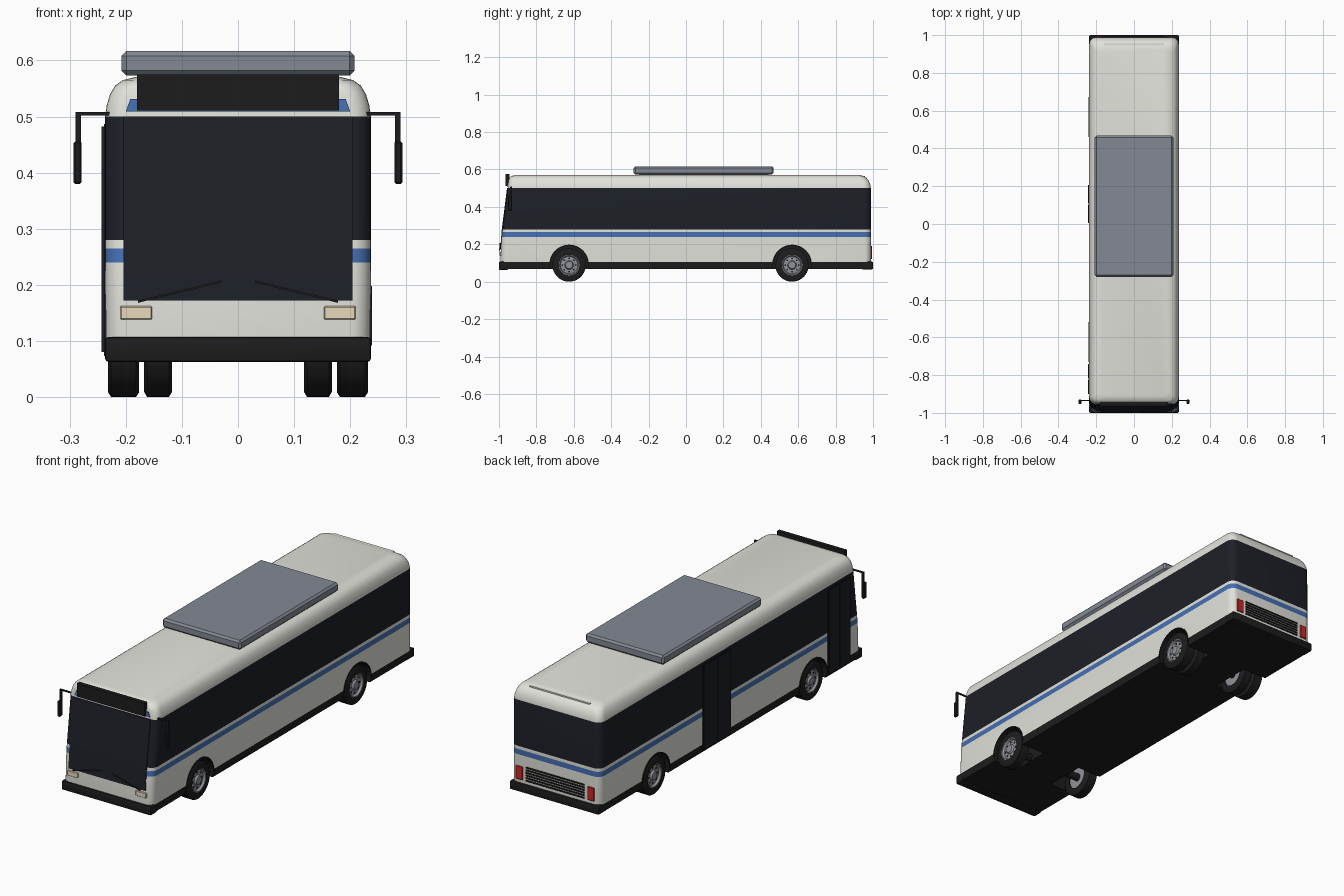
import bpy, bmesh, math
from mathutils import Matrix, Vector

if "Cube" in bpy.data.objects:
    bpy.data.objects.remove(bpy.data.objects["Cube"])


def mat(name, r, g, b):
    m = bpy.data.materials.new(name)
    m.diffuse_color = (r, g, b, 1)
    m.use_nodes = True
    m.node_tree.nodes["Principled BSDF"].inputs["Base Color"].default_value = m.diffuse_color
    return m


BLACK = mat("black_trim", 0.012, 0.012, 0.012)
WHITE = mat("white_paint", 0.76, 0.76, 0.71)
BLUE = mat("blue_stripe", 0.06, 0.16, 0.45)
GLASS = mat("dark_glass", 0.012, 0.014, 0.02)
UNIT = mat("roof_grey", 0.23, 0.25, 0.29)
STEEL = mat("wheel_grey", 0.28, 0.29, 0.32)
LAMP = mat("headlight_cream", 0.8, 0.7, 0.5)
RED = mat("tail_red", 0.6, 0.02, 0.02)


def finish(name, bm, mats, angle=35):
    bmesh.ops.recalc_face_normals(bm, faces=bm.faces)
    me = bpy.data.meshes.new(name)
    bm.to_mesh(me)
    bm.free()
    for m in mats:
        me.materials.append(m)
    ob = bpy.data.objects.new(name, me)
    bpy.context.collection.objects.link(ob)
    shade(ob, angle)
    return ob


def shade(ob, angle=35):
    bpy.ops.object.select_all(action='DESELECT')
    ob.select_set(True)
    bpy.context.view_layer.objects.active = ob
    bpy.ops.object.shade_smooth_by_angle(angle=math.radians(angle))


def box(name, x, y, z, m, bevel=0.0, seg=1):
    """Box from (min, max) ranges."""
    bm = bmesh.new()
    bmesh.ops.create_cube(bm, size=1)
    for v in bm.verts:
        v.co = [r[0] + (c + 0.5) * (r[1] - r[0]) for r, c in zip((x, y, z), v.co)]
    if bevel:
        bmesh.ops.bevel(bm, geom=bm.edges[:], offset=bevel, segments=seg,
                        profile=0.5, affect='EDGES')
    return finish(name, bm, [m], 30)


def prism(name, outline, depth, m):
    """Outline of 3D points extruded by a vector."""
    bm = bmesh.new()
    f = bm.faces.new([bm.verts.new(p) for p in outline])
    ext = bmesh.ops.extrude_face_region(bm, geom=[f])
    bmesh.ops.translate(bm, vec=Vector(depth),
                        verts=[g for g in ext["geom"] if isinstance(g, bmesh.types.BMVert)])
    return finish(name, bm, [m])


def lathe(name, profile, centre, m, n=40, start=0.0, sweep=math.tau):
    """Closed profile of (x, radius) turned about the x axis."""
    bm = bmesh.new()
    full = sweep > 6.28
    rings = []
    for i in range(n if full else n + 1):
        a = start + sweep * i / n
        rings.append([bm.verts.new((centre[0] + x, centre[1] + r * math.cos(a),
                                    centre[2] + r * math.sin(a))) for x, r in profile])
    k = len(profile)
    for i in range(n):
        a, b = rings[i], rings[(i + 1) % len(rings)]
        for j in range(k):
            bm.faces.new((a[j], a[(j + 1) % k], b[(j + 1) % k], b[j]))
    if not full:
        bm.faces.new(rings[0])
        bm.faces.new(rings[-1])
    bmesh.ops.remove_doubles(bm, verts=bm.verts, dist=1e-5)
    return finish(name, bm, [m])


def plan(hw, yf, yr, rad, n=6):
    """Rounded rectangle seen from above."""
    pts = []
    for cx, cy, a0 in ((hw - rad, yr - rad, 0), (rad - hw, yr - rad, 90),
                       (rad - hw, yf + rad, 180), (hw - rad, yf + rad, 270)):
        for i in range(n + 1):
            a = math.radians(a0 + 90 * i / n)
            pts.append((cx + rad * math.cos(a), cy + rad * math.sin(a)))
    return pts


# Body shell: stacked plans (z, half width, front y, rear y, colour slot above)
LEVELS = [(0.067, 0.233, -0.99, 0.988, 0), (0.105, 0.236, -0.993, 0.99, 1),
          (0.24, 0.237, -0.986, 0.99, 2), (0.265, 0.237, -0.983, 0.99, 1),
          (0.28, 0.237, -0.981, 0.99, 3), (0.5, 0.237, -0.953, 0.988, 1),
          (0.52, 0.234, -0.951, 0.985, 1), (0.54, 0.228, -0.949, 0.977, 1),
          (0.555, 0.219, -0.944, 0.965, 1), (0.565, 0.205, -0.934, 0.949, 1),
          (0.571, 0.18, -0.91, 0.925, 1)]
bm = bmesh.new()
loops = [[bm.verts.new((x, y, z)) for x, y in plan(hw, yf, yr, 0.035)]
         for z, hw, yf, yr, _ in LEVELS]
for lo, hi, lev in zip(loops, loops[1:], LEVELS):
    for j in range(len(lo)):
        k = (j + 1) % len(lo)
        bm.faces.new((lo[j], lo[k], hi[k], hi[j])).material_index = lev[4]
bm.faces.new(loops[0]).material_index = 0
bm.faces.new(loops[-1]).material_index = 1
body = finish("body", bm, [BLACK, WHITE, BLUE, GLASS])

# Wheel wells cut from the shell
AXLES = {"front": -0.625, "rear": 0.567}
for label, y in AXLES.items():
    for s in (-1, 1):
        bm = bmesh.new()
        bmesh.ops.create_cone(bm, cap_ends=True, segments=40, radius1=0.103, radius2=0.103,
                              depth=0.17, matrix=Matrix.Translation((s * 0.19, y, 0.092))
                              @ Matrix.Rotation(math.pi / 2, 4, 'Y'))
        cutter = finish("well_cutter", bm, [BLACK])
        cutter.hide_render = True
        mod = body.modifiers.new("well", 'BOOLEAN')
        mod.operation, mod.solver, mod.object = 'DIFFERENCE', 'EXACT', cutter
        bpy.context.view_layer.objects.active = body
        bpy.ops.object.modifier_apply(modifier=mod.name)
        bpy.data.objects.remove(cutter)
shade(body)

# Wheels, arches and axles
TIRE = [(-0.028, 0.055), (-0.028, 0.08), (-0.022, 0.089), (0.022, 0.089), (0.028, 0.08), (0.028, 0.055)]
for label, y in AXLES.items():
    for s, side in ((-1, "left"), (1, "right")):
        tag = f"{label}_{side}"
        c = (s * 0.204, y, 0.089)
        lathe("tire_" + tag, TIRE, c, BLACK)
        lathe("rim_" + tag, [(s * x, r) for x, r in (
            (-0.02, 0), (-0.02, 0.056), (0.027, 0.056), (0.026, 0.051), (0.016, 0.046),
            (0.018, 0.024), (0.027, 0.019), (0.027, 0))], c, STEEL)
        for i in range(8):
            a = math.tau * i / 8
            p = (c[0] + s * 0.0175, y + 0.036 * math.cos(a), c[2] + 0.036 * math.sin(a))
            lathe("rim_hole_" + tag, [(-0.001, 0), (-0.001, 0.005), (0.001, 0.005), (0.001, 0)], p, BLACK, 8)
        if label == "rear":
            lathe("inner_tire_" + tag, [(x * 0.88, r) for x, r in TIRE], (s * 0.1425, y, 0.089), BLACK)
            lathe("inner_rim_" + tag, [(-0.02, 0), (-0.02, 0.056), (0.02, 0.056), (0.02, 0)],
                  (s * 0.1425, y, 0.089), STEEL)
        lathe("arch_lip_" + tag, [(-0.004, 0.1), (0.002, 0.1), (0.002, 0.106), (-0.004, 0.106)],
              (s * 0.237, y, 0.092), BLACK, 24, 0, math.pi)
    lathe(label + "_axle", [(-0.2, 0), (-0.2, 0.018), (0.2, 0.018), (0.2, 0)], (0, y, 0.089), BLACK, 16)

# Bumpers
box("front_bumper", (-0.237, 0.237), (-1.0, -0.95), (0.063, 0.107), BLACK, 0.006, 2)
box("rear_bumper", (-0.237, 0.237), (0.94, 1.0), (0.066, 0.107), BLACK, 0.006, 2)

# Windshield follows the sloped nose
prism("windshield", [(-0.204, -0.9935, 0.172), (-0.204, -0.985, 0.28), (-0.204, -0.957, 0.5),
                     (-0.204, -0.94, 0.5), (-0.204, -0.97, 0.172)], (0.408, 0, 0), GLASS)
prism("brow_stripe", [(-0.2, -0.956, 0.509), (0.2, -0.956, 0.509), (0.192, -0.955, 0.531),
                      (-0.192, -0.955, 0.531)], (0, 0.02, 0), BLUE)
box("destination_sign", (-0.18, 0.18), (-0.964, -0.945), (0.511, 0.575), BLACK)

# Wipers, headlights, mirrors and tail lights in pairs
for s, side in ((-1, "left"), (1, "right")):
    prism("wiper_" + side, [(s * 0.01 + s * 0.02, -0.996, 0.208), (s * 0.03, -0.996, 0.204),
                            (s * 0.178, -0.999, 0.168), (s * 0.178, -0.999, 0.172)], (0, 0.005, 0), BLACK)
    hx = sorted((s * 0.153, s * 0.21))
    box("headlight_" + side, hx, (-0.996, -0.97), (0.138, 0.162), LAMP, 0.002)
    box("mirror_arm_" + side, sorted((s * 0.22, s * 0.29)), (-0.938, -0.931), (0.502, 0.508), BLACK)
    box("mirror_drop_" + side, sorted((s * 0.28, s * 0.29)), (-0.94, -0.931), (0.44, 0.507), BLACK)
    box("mirror_" + side, sorted((s * 0.279, s * 0.293)), (-0.952, -0.93), (0.38, 0.456), BLACK, 0.003)
    box("tail_light_" + side, sorted((s * 0.172, s * 0.208)), (0.97, 0.995), (0.122, 0.186), RED, 0.002)

# Rear grille and roof seam
for i in range(6):
    z = 0.125 + 0.0125 * i
    box("rear_grille_slat", (-0.155, 0.155), (0.98, 0.994), (z - 0.0035, z + 0.0035), BLACK)
box("rear_roof_lip", (-0.16, 0.16), (0.945, 0.957), (0.555, 0.566), WHITE)

# Passenger doors on the left side, two leaves each
for label, y0, y1 in (("front", -0.905, -0.735), ("middle", 0.0, 0.212)):
    mid = (y0 + y1) / 2
    box(label + "_door_frame", (-0.239, -0.22), (y0, y1), (0.073, 0.487), BLACK)
    for a, b in ((y0 + 0.006, mid - 0.003), (mid + 0.003, y1 - 0.006)):
        box(label + "_door_leaf", (-0.243, -0.23), (a, b), (0.08, 0.482), GLASS)

# Roof unit
box("roof_unit", (-0.208, 0.208), (-0.28, 0.468), (0.573, 0.617), UNIT, 0.009)
box("roof_unit_base", (-0.17, 0.17), (-0.25, 0.44), (0.56, 0.576), UNIT)
